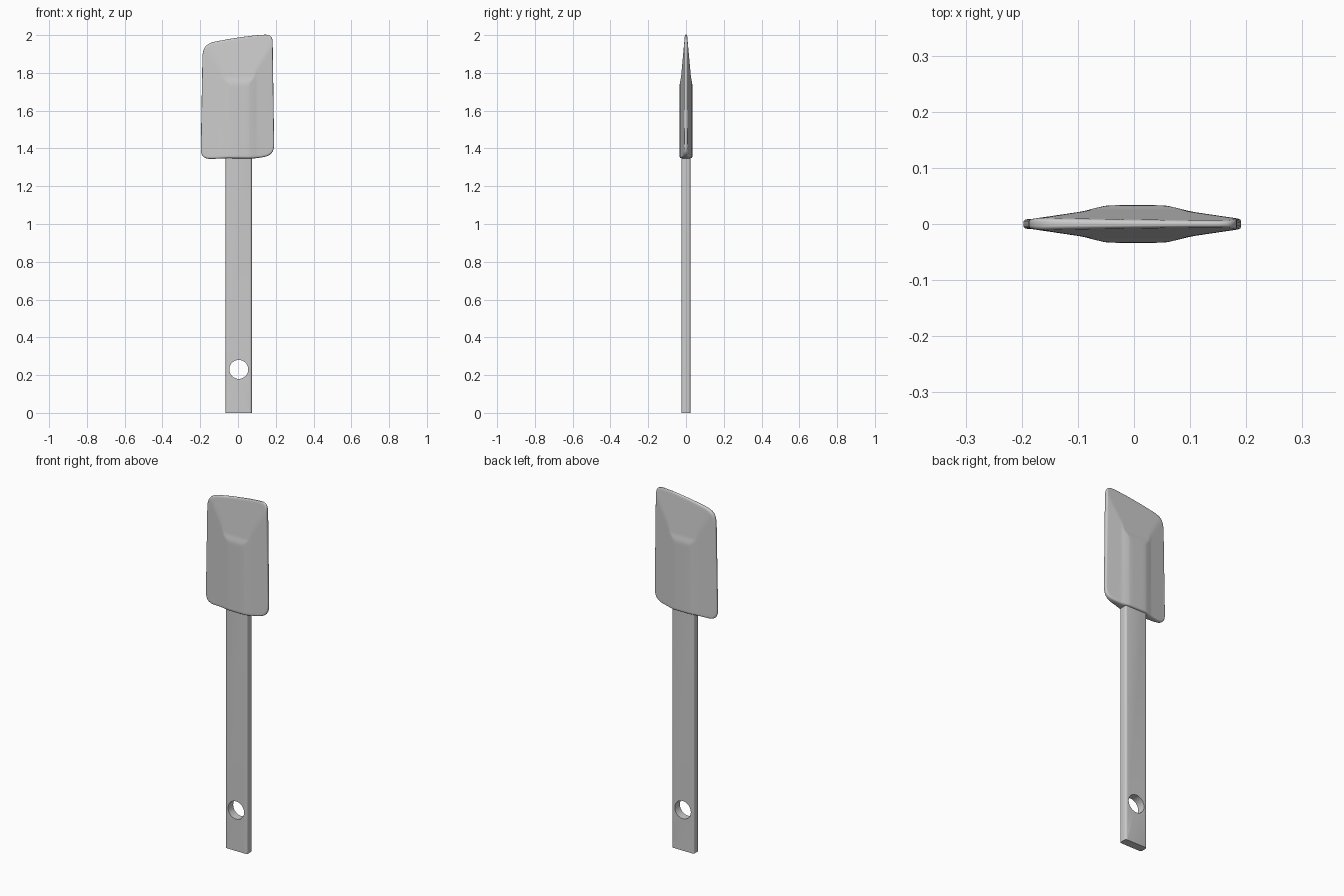
import bpy, bmesh, math
from mathutils import Vector

if "Cube" in bpy.data.objects:
    bpy.data.objects.remove(bpy.data.objects["Cube"])


def finish(bm, name, angle):
    bmesh.ops.recalc_face_normals(bm, faces=bm.faces)
    me = bpy.data.meshes.new(name)
    bm.to_mesh(me)
    bm.free()
    ob = bpy.data.objects.new(name, me)
    bpy.context.collection.objects.link(ob)
    bpy.ops.object.select_all(action='DESELECT')
    ob.select_set(True)
    bpy.context.view_layer.objects.active = ob
    bpy.ops.object.shade_smooth_by_angle(angle=math.radians(angle))
    return ob


def interp(pts, x):
    # piecewise linear lookup
    if x <= pts[0][0]:
        return pts[0][1]
    for (a, p), (b, q) in zip(pts, pts[1:]):
        if x <= b:
            return p + (q - p) * (x - a) / (b - a)
    return pts[-1][1]


def rounded_outline(corners, step=0.012):
    # polygon with each corner (x, z, cut) rounded, straight runs subdivided
    n, key = len(corners), []
    for i, (x, z, cut) in enumerate(corners):
        c = Vector((x, z))
        a = Vector(corners[i - 1][:2]) - c
        b = Vector(corners[(i + 1) % n][:2]) - c
        p, q = c + a.normalized() * cut, c + b.normalized() * cut
        for k in range(9):
            t = k / 8
            m = p.lerp(c, t).lerp(c.lerp(q, t), t)
            key.append(m.lerp(c, 0.4 * t * (1 - t)))
    out = []
    for i, p in enumerate(key):
        q = key[(i + 1) % len(key)]
        k = max(1, round((q - p).length / step))
        out += [p.lerp(q, j / k) for j in range(k)]
    return out


# Blade: thick sleeve in the middle, thinning to the sides and the top
ACROSS = [(0.035, .034), (0.055, .0325), (0.075, .028), (0.095, .0225), (0.19, .0085)]
UP = [(1.735, .034), (1.75, .032), (1.775, .0265), (2.0, .006)]
CX, CZ = 0.004, 1.65


def half_thickness(x, z):
    a, b = interp(ACROSS, abs(x - CX)), interp(UP, z)
    k = 0.002
    h = max(k - abs(a - b), 0) / k
    return min(a, b) - h * h * k / 4


outline = rounded_outline([
    (-0.187, 1.953, .07), (-0.04, 1.981, .04), (0.08, 1.998, .04), (0.183, 2.005, .045),
    (0.192, 1.362, .065), (0.08, 1.346, .03), (-0.07, 1.347, .03), (-0.198, 1.343, .06)])
# (scale from centre, share of thickness)
rings = [(1, 0), (1, .35), (.998, .6), (.992, .82), (.983, .95), (.97, 1)]
rings += [(.97 * (1 - i / 32), 1) for i in range(1, 32)]

bm = bmesh.new()
for side in (-1, 1):
    prev = None
    for s, share in rings:
        loop = []
        for p in outline:
            x, z = CX + s * (p.x - CX), CZ + s * (p.y - CZ)
            loop.append(bm.verts.new((x, side * share * half_thickness(x, z), z)))
        if prev:
            for i in range(len(loop)):
                j = (i + 1) % len(loop)
                bm.faces.new((prev[i], prev[j], loop[j], loop[i]))
        prev = loop
    mid = bm.verts.new((CX, side * half_thickness(CX, CZ), CZ))
    for i in range(len(prev)):
        bm.faces.new((prev[i], prev[(i + 1) % len(prev)], mid))
bmesh.ops.remove_doubles(bm, verts=bm.verts, dist=1e-5)
finish(bm, "blade", 60)

# Handle: flat bar with softened long edges
bm = bmesh.new()
bmesh.ops.create_cube(bm, size=1)
for v in bm.verts:
    v.co = Vector((0.004 + v.co.x * 0.138, v.co.y * 0.046, (v.co.z + 0.5) * 1.5))
long_edges = [e for e in bm.edges if abs(e.verts[0].co.z - e.verts[1].co.z) > 1]
bmesh.ops.bevel(bm, geom=long_edges, offset=0.01, segments=4, profile=0.5, affect='EDGES')
handle = finish(bm, "handle", 30)

# Hanging hole
bpy.ops.mesh.primitive_cylinder_add(vertices=48, radius=0.05, depth=0.3,
                                    location=(0.004, 0, 0.23), rotation=(math.pi / 2, 0, 0))
cutter = bpy.context.object
cutter.name = "hole_cutter"
cutter.hide_render = True
mod = handle.modifiers.new("hole", 'BOOLEAN')
mod.operation, mod.solver, mod.object = 'DIFFERENCE', 'EXACT', cutter
bpy.ops.object.select_all(action='DESELECT')
handle.select_set(True)
bpy.context.view_layer.objects.active = handle
bpy.ops.object.modifier_apply(modifier="hole")
bpy.data.objects.remove(cutter)
bpy.ops.object.shade_smooth_by_angle(angle=math.radians(30))
